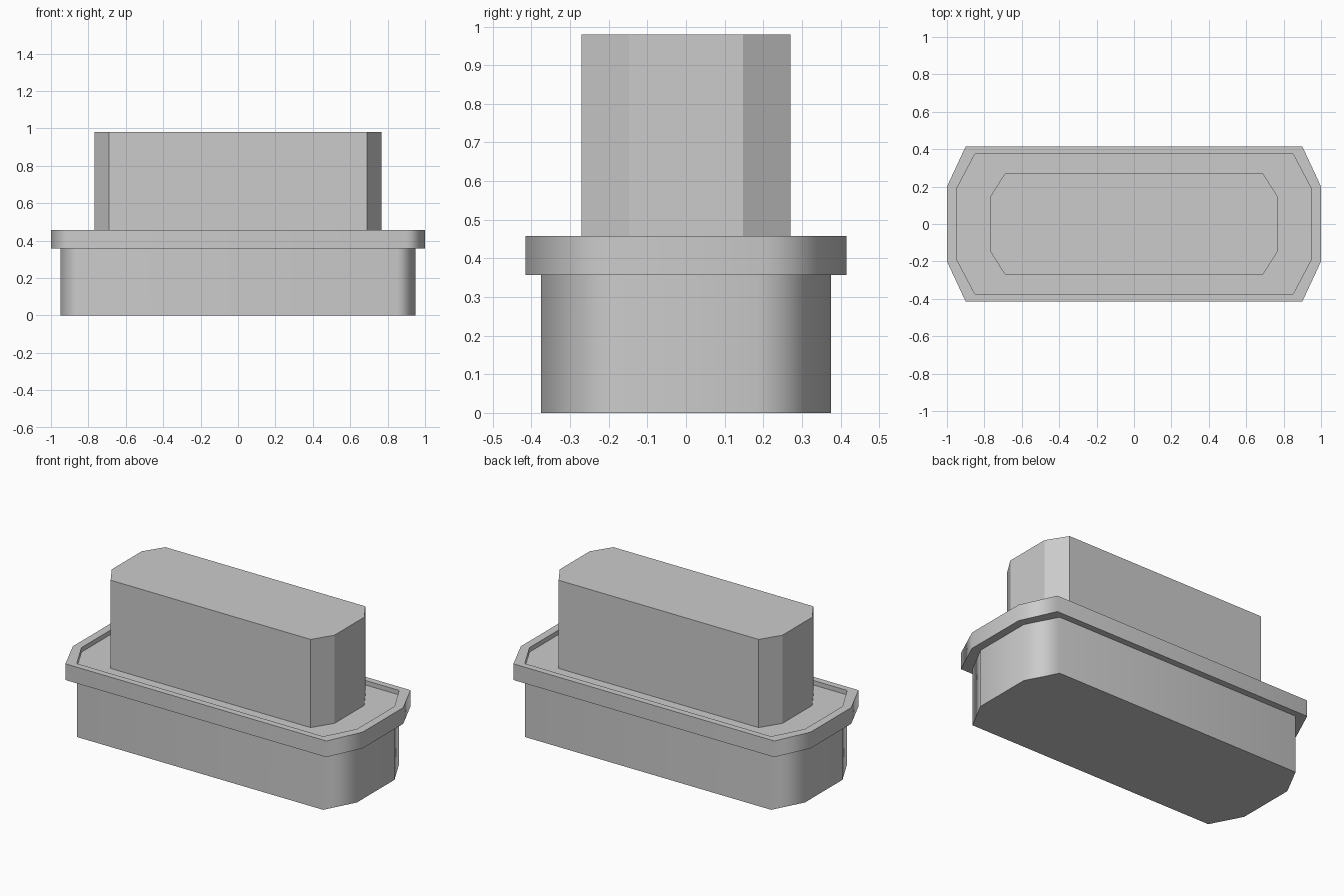
import bpy
import bmesh
from math import radians

default = bpy.data.objects.get("Cube")
if default:
    bpy.data.objects.remove(default, do_unlink=True)

grey = bpy.data.materials.new("plain grey")
grey.use_nodes = True
colour = (0.6, 0.6, 0.6, 1)
grey.diffuse_color = colour
grey.node_tree.nodes["Principled BSDF"].inputs["Base Color"].default_value = colour


def outline(x, y, flat_x, flat_y):
    """Chamfered rectangle, counter-clockwise."""
    return [(flat_x, -y), (x, -flat_y), (x, flat_y), (flat_x, y),
            (-flat_x, y), (-x, flat_y), (-x, -flat_y), (-flat_x, -y)]


def finish(name, bm, smooth):
    bmesh.ops.recalc_face_normals(bm, faces=bm.faces)
    mesh = bpy.data.meshes.new(name)
    bm.to_mesh(mesh)
    bm.free()
    mesh.materials.append(grey)
    obj = bpy.data.objects.new(name, mesh)
    bpy.context.collection.objects.link(obj)
    if smooth:
        # Rounded corners, crisp top and bottom edges
        bpy.ops.object.select_all(action="DESELECT")
        obj.select_set(True)
        bpy.context.view_layer.objects.active = obj
        bpy.ops.object.shade_smooth_by_angle(angle=radians(75))
        weighted = obj.modifiers.new("Weighted normals", "WEIGHTED_NORMAL")
        weighted.keep_sharp = True
    return obj


def ring_of_verts(bm, points, z):
    return [bm.verts.new((x, y, z)) for x, y in points]


def bridge(bm, a, b):
    for i in range(len(a)):
        j = (i + 1) % len(a)
        bm.faces.new((a[i], a[j], b[j], b[i]))


def prism(name, points, z0, z1, smooth):
    bm = bmesh.new()
    low, high = ring_of_verts(bm, points, z0), ring_of_verts(bm, points, z1)
    bridge(bm, low, high)
    bm.faces.new(low[::-1])
    bm.faces.new(high)
    return finish(name, bm, smooth)


def collar(name, outer, inner, z0, z1):
    bm = bmesh.new()
    loops = [ring_of_verts(bm, p, z) for p, z in
             ((outer, z0), (outer, z1), (inner, z1), (inner, z0))]
    for i in range(4):
        bridge(bm, loops[i], loops[(i + 1) % 4])
    return finish(name, bm, True)


body_outline = outline(0.95, 0.375, 0.85, 0.185)
rim_outline = outline(1.0, 0.415, 0.90, 0.20)
block_outline = outline(0.768, 0.27, 0.69, 0.147)

# Lower body; its top is the sunken floor inside the rim
prism("lower_body", body_outline, 0, 0.43, True)
# Raised rim around the body
collar("rim", rim_outline, body_outline, 0.357, 0.458)
# Tall upper block standing on the floor
prism("upper_block", block_outline, 0.43, 0.98, False)
